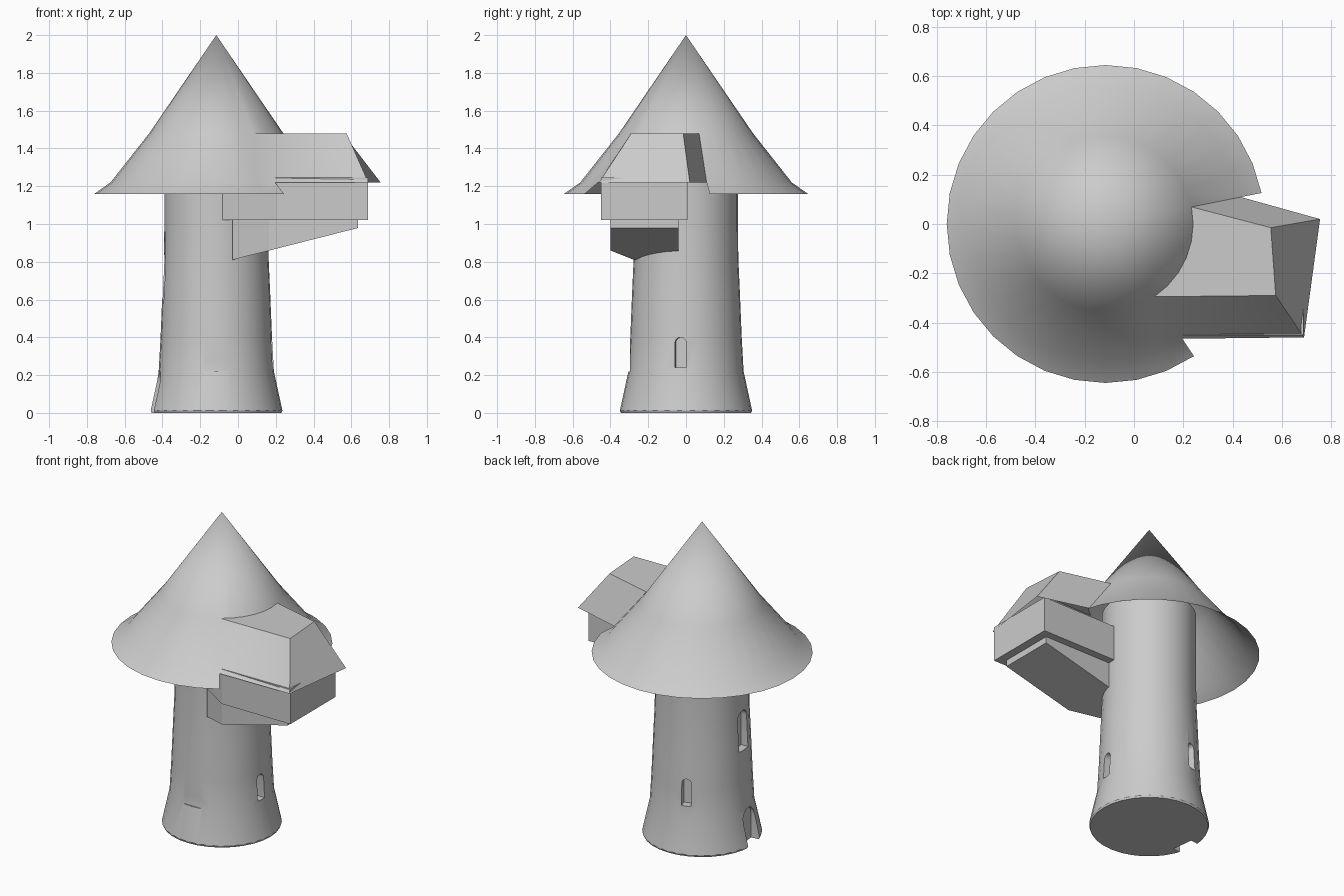
import bpy, bmesh
from math import sin, cos, pi, radians
from mathutils import Matrix

if "Cube" in bpy.data.objects:
    bpy.data.objects.remove(bpy.data.objects["Cube"])

N = 32          # sides of the round parts
CX = -0.115     # tower axis


def finish(bm, name, angle=30):
    bmesh.ops.recalc_face_normals(bm, faces=bm.faces[:])
    me = bpy.data.meshes.new(name)
    bm.to_mesh(me)
    bm.free()
    ob = bpy.data.objects.new(name, me)
    bpy.context.collection.objects.link(ob)
    if angle:
        smooth(ob, angle)
    return ob


def select(ob):
    bpy.ops.object.select_all(action='DESELECT')
    ob.select_set(True)
    bpy.context.view_layer.objects.active = ob


def smooth(ob, angle=30):
    select(ob)
    bpy.ops.object.shade_smooth_by_angle(angle=radians(angle))


def ring(bm, r, z):
    return [bm.verts.new((CX + r * cos(2 * pi * i / N), r * sin(2 * pi * i / N), z))
            for i in range(N)]


def prism(name, outline, top, bottom):
    """Upright prism; bottom is a function giving z at each x."""
    bm = bmesh.new()
    up = [bm.verts.new((x, y, top)) for x, y in outline]
    lo = [bm.verts.new((x, y, bottom(x))) for x, y in outline]
    bm.faces.new(up)
    bm.faces.new(lo[::-1])
    n = len(outline)
    for i in range(n):
        j = (i + 1) % n
        bm.faces.new((up[i], lo[i], lo[j], up[j]))
    return finish(bm, name, 0)


def cut(target, cutter):
    cutter.hide_render = True
    select(target)
    mod = target.modifiers.new("cut", 'BOOLEAN')
    mod.object = cutter
    mod.operation = 'DIFFERENCE'
    mod.solver = 'EXACT'
    bpy.ops.object.modifier_apply(modifier=mod.name)
    bpy.data.objects.remove(cutter)


def arch_cutter(angle, z0, z1, w, r_in):
    """Round-topped prism pointing outwards from the tower axis."""
    h = w / 2
    pts = [(-h, z0), (h, z0)] + [(h * cos(a), z1 - h + h * sin(a))
                                 for a in [pi * k / 8 for k in range(9)]]
    bm = bmesh.new()
    a = [bm.verts.new((r_in, y, z)) for y, z in pts]
    b = [bm.verts.new((0.5, y, z)) for y, z in pts]
    bm.faces.new(a)
    bm.faces.new(b[::-1])
    for i in range(len(pts)):
        j = (i + 1) % len(pts)
        bm.faces.new((a[i], b[i], b[j], a[j]))
    bm.transform(Matrix.Translation((CX, 0, 0)) @ Matrix.Rotation(radians(angle), 4, 'Z'))
    return finish(bm, "arch_cutter", 0)


# Tower: flared round shaft
bm = bmesh.new()
profile = [(0.345, 0), (0.35, 0.012), (0.305, 0.22), (0.295, 0.4),
           (0.286, 0.62), (0.277, 0.82), (0.275, 1.0), (0.275, 1.42)]
rings = [ring(bm, r, z) for r, z in profile]
for lo, hi in zip(rings, rings[1:]):
    for i in range(N):
        j = (i + 1) % N
        bm.faces.new((lo[i], lo[j], hi[j], hi[i]))
bm.faces.new(rings[0][::-1])
bm.faces.new(rings[-1])
tower = finish(bm, "tower", 0)

# Windows and door recesses, and the small ledge at the front
for args in [(-5.6, 0.24, 0.40, 0.06, 0.245), (107, 0.30, 0.47, 0.06, 0.25),
             (184, 0.60, 0.85, 0.10, 0.235), (187, -0.1, 0.225, 0.14, 0.285)]:
    cut(tower, arch_cutter(*args))
cut(tower, prism("ledge_cutter", [(-0.25, -0.5), (0.02, -0.5), (0.02, -0.296), (-0.25, -0.296)],
                 0.4, lambda x: 0.22))
smooth(tower)

# Roof: bell-shaped cone, opened on one side where the dormer roof joins
bm = bmesh.new()
rim, eave, neck = ring(bm, 0.645, 1.16), ring(bm, 0.56, 1.22), ring(bm, 0.355, 1.48)
tip = bm.verts.new((CX, 0, 2.0))
for i in range(N):
    j = (i + 1) % N
    bm.faces.new((neck[i], neck[j], tip))
    if 1 <= i < N - 5:
        bm.faces.new((rim[i], rim[j], eave[j], eave[i]))
        bm.faces.new((eave[i], eave[j], neck[j], neck[i]))

# Dormer roof: flat top and three slopes
a, b, c, d = [bm.verts.new(p) for p in [(0.555, -0.015, 1.48), (0.575, -0.29, 1.48),
                                        (0.69, -0.46, 1.22), (0.755, 0.02, 1.22)]]
bm.faces.new([b, a] + [neck[k] for k in (1, 0, -1, -2, -3, -4, -5)])
bm.faces.new((neck[1], a, d, eave[1]))
bm.faces.new((a, b, c, d))
bm.faces.new((b, neck[-5], eave[-5], c))
bmesh.ops.delete(bm, geom=[v for v in bm.verts if not v.link_faces], context='VERTS')
finish(bm, "roof")

# Overhanging side room
prism("side_room", [(0.688, -0.45), (0.688, 0.008), (0.0, 0.008), (-0.09, -0.25),
                    (-0.1, -0.26), (0.2, -0.45)], 1.245, lambda x: 1.02)

# Sloping support under the side room
prism("room_support", [(0.635, -0.40), (0.635, -0.04), (0.06, -0.04), (-0.02, -0.25),
                       (-0.03, -0.275), (0.165, -0.40)],
      1.02, lambda x: 0.81 + 0.254 * (x + 0.03))
